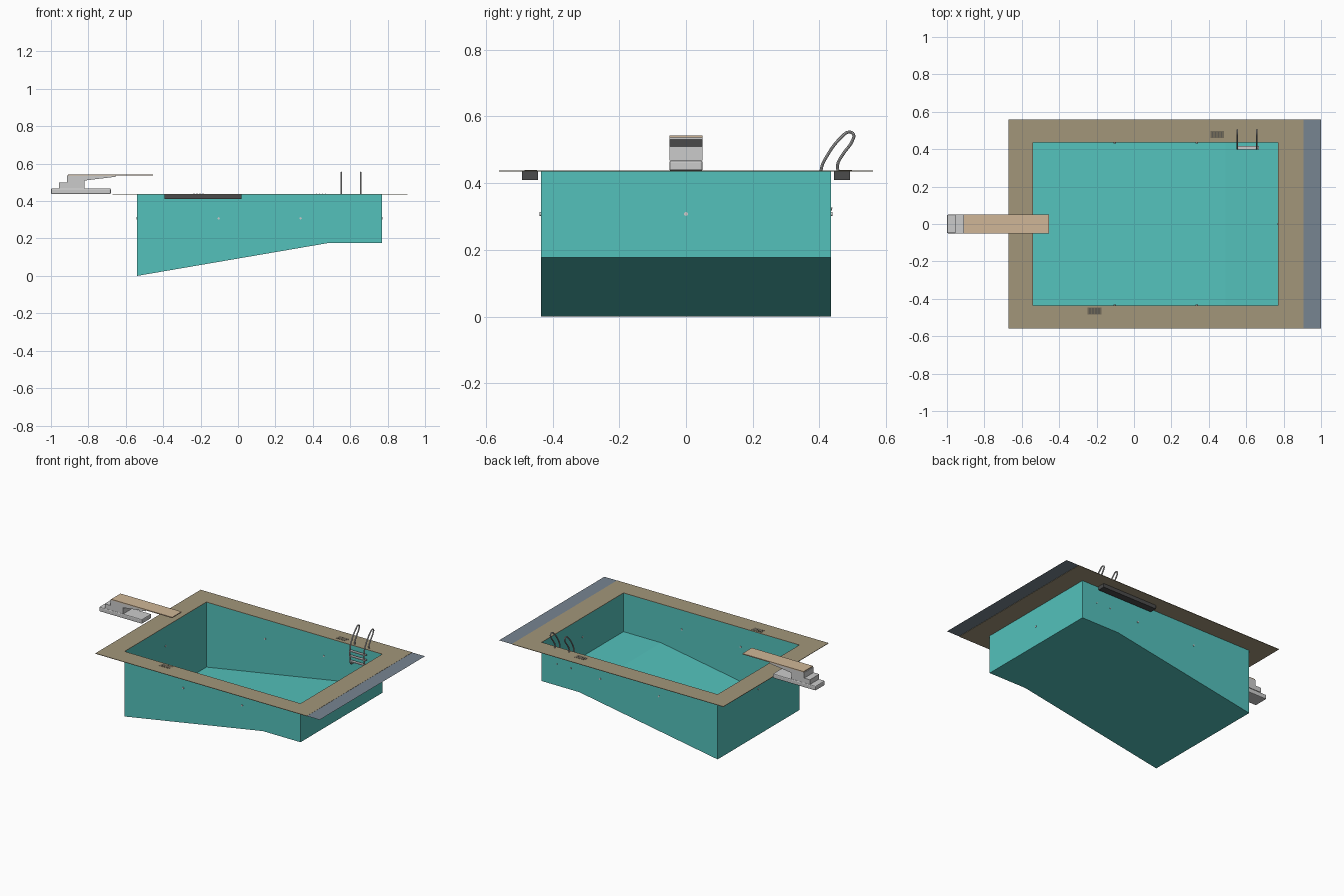
import bpy, bmesh, math
from mathutils import Vector

if "Cube" in bpy.data.objects:
    bpy.data.objects.remove(bpy.data.objects["Cube"])

def mat(name, rgb):
    m = bpy.data.materials.new(name)
    m.diffuse_color = (*rgb, 1)
    m.use_nodes = True
    m.node_tree.nodes["Principled BSDF"].inputs["Base Color"].default_value = m.diffuse_color
    return m

TEAL = mat("pool_teal", (0.087, 0.535, 0.50))
DECK = mat("deck_tan", (0.365, 0.305, 0.195))
SLATE = mat("slate_grey", (0.185, 0.235, 0.285))
BOARD = mat("board_tan", (0.63, 0.47, 0.31))
STONE = mat("pale_grey", (0.60, 0.60, 0.60))
METAL = mat("rail_metal", (0.50, 0.50, 0.50))
DARK = mat("drain_dark", (0.07, 0.07, 0.07))
GRATE = mat("grate_brown", (0.17, 0.145, 0.10))

def mesh(name, verts, faces, m):
    me = bpy.data.meshes.new(name)
    me.from_pydata(verts, [], faces)
    me.materials.append(m)
    ob = bpy.data.objects.new(name, me)
    bpy.context.collection.objects.link(ob)
    bm = bmesh.new()
    bm.from_mesh(me)
    bmesh.ops.recalc_face_normals(bm, faces=bm.faces)
    bm.to_mesh(me)
    bm.free()
    return ob

def box(name, x, y, z, m):
    v = [(a, b, c) for c in z for b in y for a in x]
    f = [(0, 2, 3, 1), (4, 5, 7, 6), (0, 1, 5, 4), (2, 6, 7, 3), (0, 4, 6, 2), (1, 3, 7, 5)]
    return mesh(name, v, f, m)

def extrude_profile(name, prof, y0, y1, m, caps=True):
    n = len(prof)
    v = [(x, y, z) for y in (y0, y1) for x, z in prof]
    f = [(i, (i + 1) % n, (i + 1) % n + n, i + n) for i in range(n)]
    f += [tuple(range(n)), tuple(range(2 * n - 1, n - 1, -1))]
    return mesh(name, v, f, m)

X0, X1, W, TOP = -0.54, 0.77, 0.435, 0.435

# Basin: side profile swept across, then the top face is removed
basin = extrude_profile("pool_basin", [(X0, 0), (0.49, 0.177), (X1, 0.177), (X1, TOP), (X0, TOP)], -W, W, TEAL)
bm = bmesh.new()
bm.from_mesh(basin.data)
lid = [f for f in bm.faces if all(v.co.z > TOP - 0.001 for v in f.verts)]
bmesh.ops.delete(bm, geom=lid, context='FACES_ONLY')
bm.to_mesh(basin.data)
bm.free()

# Deck frame with pool opening
def rect(x0, x1, y, z):
    return [(x0, -y, z), (x1, -y, z), (x1, y, z), (x0, y, z)]
v, f = [], []
for z in (TOP, TOP + 0.003):
    v += rect(-0.67, 0.905, 0.56, z) + rect(X0, X1, W, z)
for i in range(4):
    j = (i + 1) % 4
    f += [(i, j, j + 4, i + 4), (i + 8, i + 12, j + 12, j + 8),
          (i, i + 8, j + 8, j), (i + 4, j + 4, j + 12, i + 12)]
mesh("deck", v, f, DECK)
mesh("deck_end_strip", rect(0.905, 1.0, 0.56, TOP + 0.002), [(0, 1, 2, 3)], SLATE)

# Drain troughs under the deck, each with a slotted grate on top
for name, cx, side, gx, gy in (("front", -0.187, -1, -0.211, -0.465), ("back", 0.445, 1, 0.445, 0.478)):
    box(name + "_drain_trough", (cx - 0.205, cx + 0.205), sorted((side * 0.443, side * 0.491)),
        (0.41, TOP), DARK)
    box(name + "_grate", (gx - 0.037, gx + 0.037), (gy - 0.019, gy + 0.019), (TOP, TOP + 0.004), GRATE)
    for i in range(4):
        x = gx - 0.024 + i * 0.016
        box(name + "_grate_slot", (x - 0.002, x + 0.002), (gy - 0.015, gy + 0.015),
            (TOP + 0.003, TOP + 0.0045), DARK)

# Diving board and its stepped stand
box("diving_board", (-0.91, -0.455), (-0.05, 0.05), (0.537, 0.543), BOARD)
box("stand_base", (-1.0, -0.68), (-0.05, 0.05), (0.437, 0.468), STONE)
box("stand_step", (-0.957, -0.82), (-0.05, 0.05), (0.468, 0.50), STONE)
extrude_profile("board_support", [(-0.915, 0.50), (-0.82, 0.50), (-0.82, 0.51), (-0.655, 0.53),
                                  (-0.655, 0.537), (-0.915, 0.537)], -0.05, 0.05, STONE)
bpy.data.objects["stand_step"].name = "stand_middle_step"
bv = bpy.data.objects["stand_base"].modifiers.new("bevel", 'BEVEL')
bv.width, bv.segments = 0.006, 2

# Ladder rails: bent tubes, from deck over the edge into the wall
PATH = [(0.455, 0.436), (0.455, 0.458), (0.470, 0.486), (0.499, 0.528), (0.502, 0.546), (0.488, 0.553),
        (0.468, 0.540), (0.420, 0.477), (0.406, 0.445), (0.406, 0.345), (0.412, 0.325), (0.438, 0.322)]
for name, x in (("left", 0.552), ("right", 0.657)):
    cu = bpy.data.curves.new(name + "_ladder_rail", 'CURVE')
    cu.dimensions = '3D'
    cu.bevel_depth, cu.bevel_resolution, cu.resolution_u = 0.0045, 2, 5
    sp = cu.splines.new('BEZIER')
    sp.bezier_points.add(len(PATH) - 1)
    for p, (y, z) in zip(sp.bezier_points, PATH):
        p.co = (x, y, z)
        p.handle_left_type = p.handle_right_type = 'AUTO'
    cu.use_fill_caps = True
    cu.materials.append(METAL)
    ob = bpy.data.objects.new(name + "_ladder_rail", cu)
    bpy.context.collection.objects.link(ob)
    bpy.ops.object.select_all(action='DESELECT')
    ob.select_set(True)
    bpy.context.view_layer.objects.active = ob
    bpy.ops.object.convert(target='MESH')
    bpy.ops.object.shade_smooth_by_angle()

# Ladder treads
for i in range(3):
    z = 0.345 + i * 0.034
    box("ladder_tread", (0.548, 0.668), (0.398, 0.416), (z - 0.003, z + 0.003), STONE)

# Round wall jets passing through the basin walls
def jet(x, y, axis):
    bm = bmesh.new()
    bmesh.ops.create_cone(bm, cap_ends=True, segments=12, radius1=0.006, radius2=0.006, depth=0.007)
    me = bpy.data.meshes.new("wall_jet")
    bm.to_mesh(me)
    bm.free()
    me.materials.append(STONE)
    ob = bpy.data.objects.new("wall_jet", me)
    ob.location = (x, y, 0.308)
    ob.rotation_euler = (math.pi / 2, 0, 0) if axis == 'y' else (0, math.pi / 2, 0)
    bpy.context.collection.objects.link(ob)

for s in (-W, W):
    for x in (-0.103, 0.335):
        jet(x, s, 'y')
for x in (X0, X1):
    jet(x, 0, 'x')
